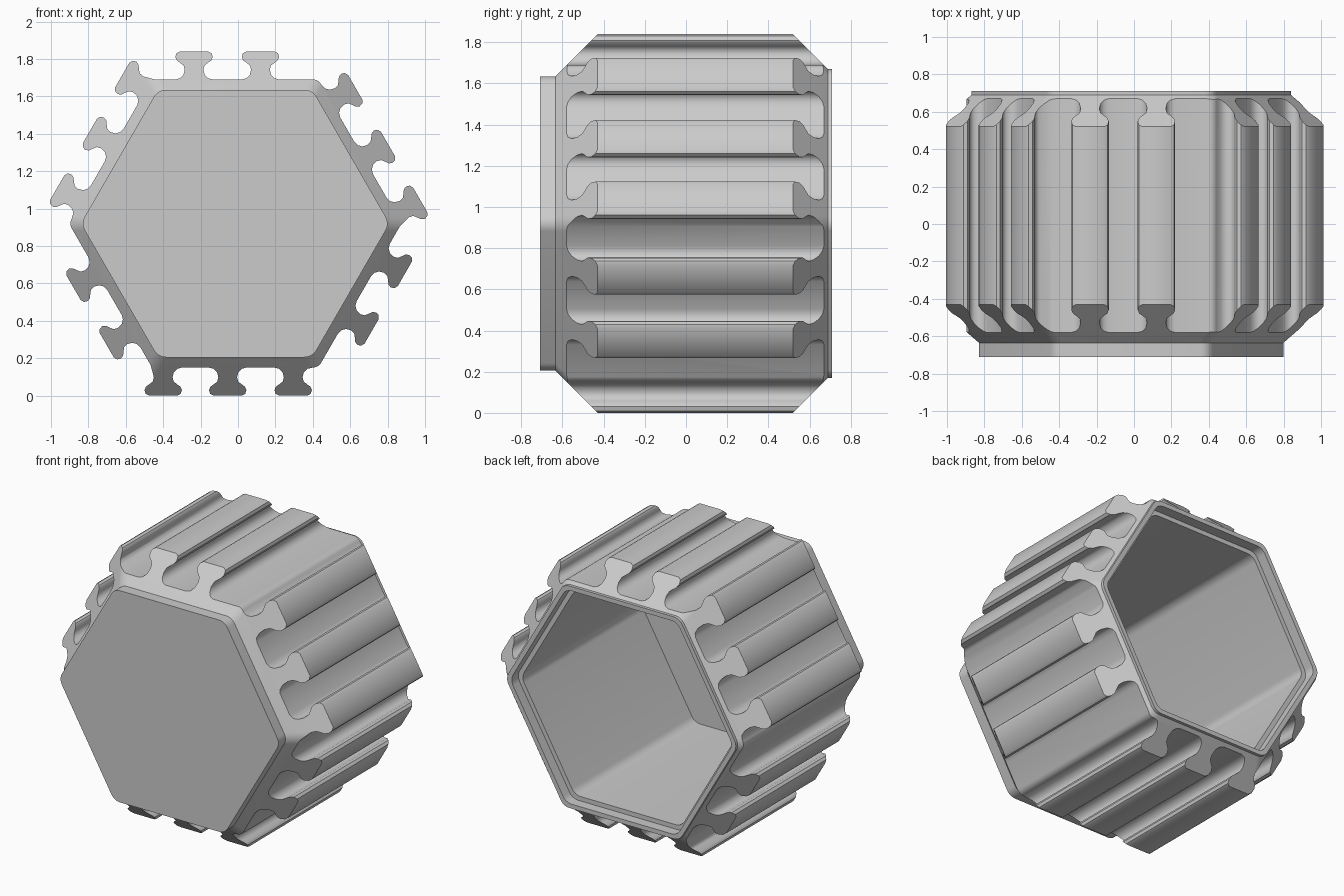
import bpy, bmesh, math
from mathutils import Vector

cube = bpy.data.objects.get("Cube")
if cube:
    bpy.data.objects.remove(cube, do_unlink=True)

# One plain grey for the whole cup
grey = bpy.data.materials.new("plain_grey")
grey.use_nodes = True
colour = (0.6, 0.6, 0.6, 1)
grey.diffuse_color = colour
grey.node_tree.nodes["Principled BSDF"].inputs["Base Color"].default_value = colour

CENTRE = Vector((-0.015, 0, 0.92))
WALL = 0.77


def side_point(side, t, n):
    """Point at distance n along a side's normal and t along the side."""
    a = math.radians(90 - 60 * side)
    return (n * math.cos(a) + t * math.sin(a), n * math.sin(a) - t * math.cos(a))


def corner(side, apothem, radius, steps=6):
    """Rounded corner at the end of a side."""
    c = (apothem - radius) * math.tan(math.pi / 6)
    angles = [math.pi / 3 * i / steps for i in range(steps + 1)]
    return [side_point(side, c + radius * math.sin(a),
                       apothem - radius + radius * math.cos(a)) for a in angles]


def rounded_hex(apothem, radius=0.075):
    return [p for s in range(6) for p in corner(s, apothem, radius)]


def loft(name, sections):
    """Capped solid through (y, outline) sections."""
    bm = bmesh.new()
    rings = [[bm.verts.new(CENTRE + Vector((x, y, z))) for x, z in outline]
             for y, outline in sections]
    for r0, r1 in zip(rings, rings[1:]):
        for i in range(len(r0)):
            j = (i + 1) % len(r0)
            bm.faces.new((r0[i], r0[j], r1[j], r1[i]))
    bm.faces.new(rings[0])
    bm.faces.new(rings[-1])
    bmesh.ops.recalc_face_normals(bm, faces=bm.faces)
    mesh = bpy.data.meshes.new(name)
    bm.to_mesh(mesh)
    bm.free()
    mesh.materials.append(grey)
    obj = bpy.data.objects.new(name, mesh)
    bpy.context.collection.objects.link(obj)
    return obj


def cut(obj, cutter, operation):
    mod = obj.modifiers.new(operation.lower(), "BOOLEAN")
    mod.operation = operation
    mod.solver = "EXACT"
    mod.object = cutter
    bpy.context.view_layer.objects.active = obj
    bpy.ops.object.modifier_apply(modifier=mod.name)
    bpy.data.objects.remove(cutter, do_unlink=True)


# Half profile of a mushroom-shaped rib, from the base up to the tip
RIB = [(0.1, 0.77), (0.075, 0.777), (0.057, 0.795), (0.05, 0.822), (0.056, 0.845),
       (0.075, 0.86), (0.092, 0.872), (0.1, 0.89), (0.094, 0.91), (0.075, 0.92)]

# Ribbed outline: sides alternate between two and three interlocking ribs
outline = []
for side in range(6):
    three = side % 2 == 1
    spots = (-0.31, 0.04, 0.385) if three else (-0.22, 0.135)
    if not three:
        outline.append(side_point(side, -0.43, WALL))
    for t in spots:
        left = [(t - d, n) for d, n in RIB]
        right = [(t + d, n) for d, n in reversed(RIB)]
        if three and t == spots[0]:
            left = left[1:]
        if three and t == spots[-1]:
            right = right[:-2]
        outline += [side_point(side, *p) for p in left + right]
    if not three:
        outline += corner(side, WALL, 0.05)

body = loft("ribbed_hexagonal_cup", [(-0.8, outline), (0.8, outline)])

# Chamfered envelope trims the rib ends and leaves the front boss and back lip
envelope = loft("envelope_cutter", [(y, rounded_hex(r)) for y, r in (
    (-0.71, 0.715), (-0.635, 0.715), (-0.38, 0.97),
    (0.47, 0.97), (0.69, 0.75), (0.71, 0.75))])
cut(body, envelope, "INTERSECT")

# Hollow inside with a stepped rim at the open back
cavity = loft("cavity_cutter", [(y, rounded_hex(r)) for y, r in (
    (-0.64, 0.69), (0.64, 0.69), (0.64001, 0.72), (0.9, 0.72))])
cut(body, cavity, "DIFFERENCE")

bpy.ops.object.select_all(action="DESELECT")
body.select_set(True)
bpy.context.view_layer.objects.active = body
bpy.ops.object.shade_smooth_by_angle(angle=math.radians(40))
